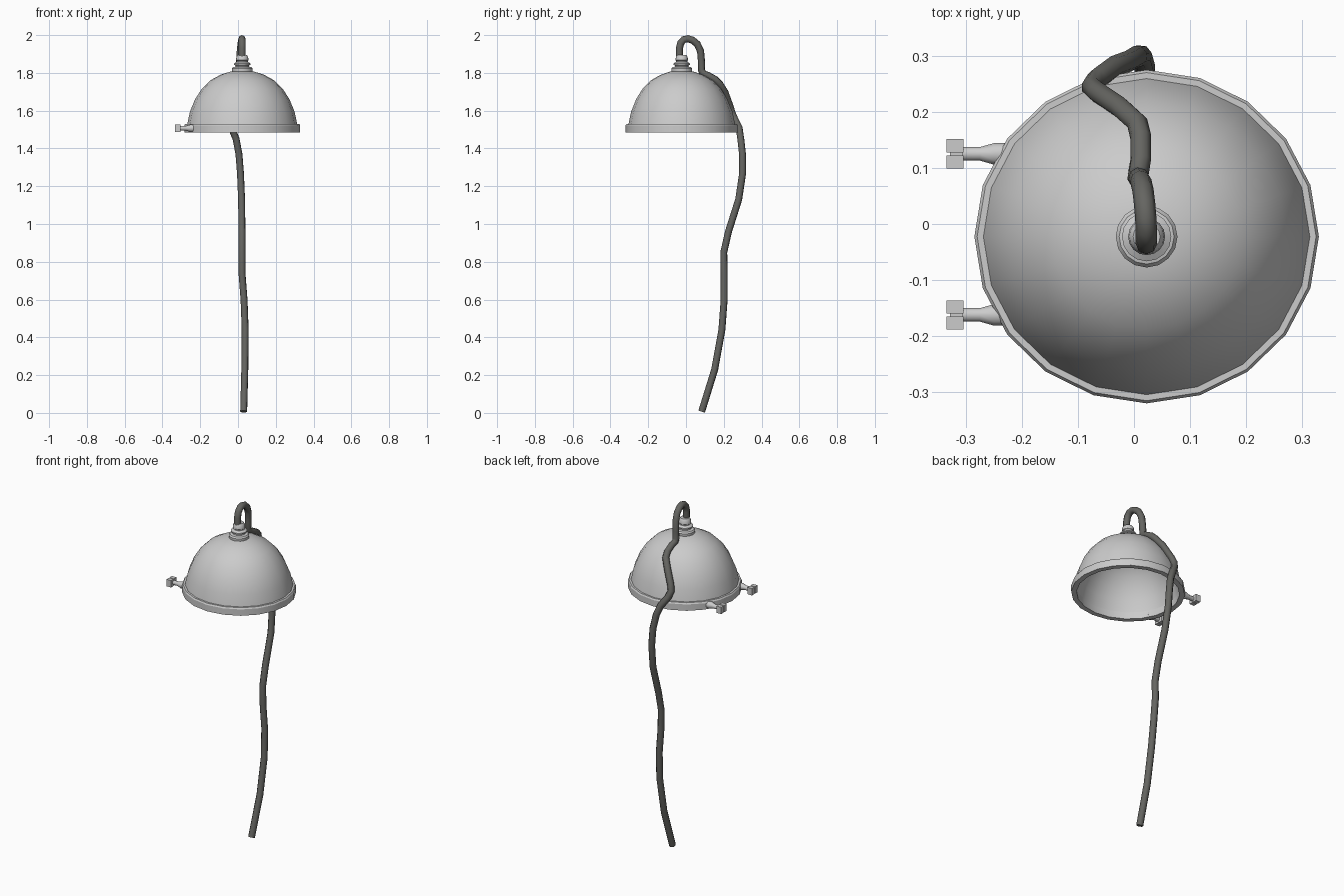
import bpy, bmesh
from math import pi, radians, sin, cos
from mathutils import Matrix, Vector

if "Cube" in bpy.data.objects:
    bpy.data.objects.remove(bpy.data.objects["Cube"])

CX, CY = 0.0225, -0.0225


def lathe(name, profile, sides, matrix, smooth=None, closed=False):
    """Revolve (radius, height) points around local z."""
    bm = bmesh.new()
    rings = []
    for r, h in profile:
        if r == 0:
            rings.append([bm.verts.new((0, 0, h))] * sides)
        else:
            rings.append([bm.verts.new((r * cos(2 * pi * i / sides), r * sin(2 * pi * i / sides), h))
                          for i in range(sides)])
    pairs = list(zip(rings, rings[1:])) + ([(rings[-1], rings[0])] if closed else [])
    for a, b in pairs:
        for i in range(sides):
            j = (i + 1) % sides
            quad = list(dict.fromkeys((a[i], a[j], b[j], b[i])))
            if len(quad) > 2:
                bm.faces.new(quad)
    bmesh.ops.recalc_face_normals(bm, faces=bm.faces)
    bm.transform(matrix)
    return finish(name, bm, smooth)


def finish(name, bm, smooth=None):
    mesh = bpy.data.meshes.new(name)
    bm.to_mesh(mesh)
    bm.free()
    ob = bpy.data.objects.new(name, mesh)
    bpy.context.collection.objects.link(ob)
    if smooth:
        shade(ob, smooth)
    return ob


def shade(ob, angle):
    bpy.ops.object.select_all(action='DESELECT')
    ob.select_set(True)
    bpy.context.view_layer.objects.active = ob
    bpy.ops.object.shade_smooth_by_angle(angle=radians(angle))


# Hollow dome shade: outer skin down, inner skin back up
place = Matrix.Translation((CX, CY, 0)) @ Matrix.Diagonal((1, 0.968, 1, 1))
outer = [(0, 1.81), (0.06, 1.808), (0.115, 1.79), (0.17, 1.76), (0.215, 1.715),
         (0.25, 1.66), (0.277, 1.595), (0.292, 1.525)]
inner = [(0.278, 1.525), (0.263, 1.59), (0.237, 1.65), (0.203, 1.703),
         (0.16, 1.746), (0.108, 1.776), (0.056, 1.793), (0, 1.796)]
lathe("dome_shade", outer + inner, 20, place, 40)

# Flat band around the opening
lathe("rim_band", [(0.307, 1.485), (0.307, 1.522), (0.302, 1.53), (0.278, 1.53), (0.278, 1.485)],
      20, place, 20, closed=True)

# Stepped cable fitting on top
lathe("cable_fitting", [(0, 1.795), (0.052, 1.795), (0.055, 1.803), (0.055, 1.822), (0.049, 1.83),
                        (0.036, 1.833), (0.036, 1.84), (0.044, 1.843), (0.044, 1.85),
                        (0.03, 1.858), (0.03, 1.864), (0.033, 1.867), (0.031, 1.885),
                        (0.024, 1.895), (0, 1.895)],
      16, Matrix.Translation((CX, CY, 0)), 35)

# Side screws with slotted square heads
for n, y in enumerate((0.125, -0.162), 1):
    axis = Matrix.Translation((-0.305, y, 1.507)) @ Matrix.Rotation(pi / 2, 4, 'Y')
    lathe(f"screw_shaft_{n}", [(0, -0.01), (0.0125, -0.01), (0.0125, 0.03), (0.02, 0.055),
                               (0.02, 0.085), (0, 0.085)], 10, axis, 40)
    bm = bmesh.new()
    for size, off in (((0.03, 0.0235, 0.04), (0, 0.0143, 0)),
                      ((0.03, 0.0235, 0.04), (0, -0.0143, 0)),
                      ((0.022, 0.01, 0.034), (0.002, 0, 0))):
        m = Matrix.Translation(Vector((-0.319, y, 1.507)) + Vector(off)) @ Matrix.Diagonal((*size, 1))
        bmesh.ops.create_cube(bm, size=1, matrix=m)
    finish(f"screw_head_{n}", bm)

# Hanging cable: loops over the fitting, drapes down the dome, falls to the ground
path = [(.022, -.033, 1.87), (.022, -.035, 1.93), (.022, -.028, 1.958), (.022, -.012, 1.976),
        (.021, .01, 1.981), (.019, .035, 1.973), (.016, .06, 1.952), (.012, .077, 1.915),
        (.009, .082, 1.86), (.007, .082, 1.815), (.008, .09, 1.798), (.012, .115, 1.787),
        (.012, .155, 1.765), (.006, .18, 1.74), (-.025, .208, 1.695), (-.065, .235, 1.62),
        (-.075, .244, 1.59), (-.065, .259, 1.555), (-.035, .281, 1.51), (-.01, .29, 1.45),
        (.005, .299, 1.37), (.013, .3, 1.27), (.019, .279, 1.13), (.021, .225, .96),
        (.021, .2, .85), (.021, .202, .74), (.032, .202, .6), (.038, .19, .44),
        (.036, .152, .23), (.03, .083, .007)]
curve = bpy.data.curves.new("hanging_cable", 'CURVE')
curve.dimensions = '3D'
curve.bevel_depth = 0.019
curve.bevel_resolution = 2
curve.use_fill_caps = True
spline = curve.splines.new('POLY')
spline.points.add(len(path) - 1)
for p, co in zip(spline.points, path):
    p.co = (*co, 1)
cable = bpy.data.objects.new("hanging_cable", curve)
bpy.context.collection.objects.link(cable)
bpy.ops.object.select_all(action='DESELECT')
cable.select_set(True)
bpy.context.view_layer.objects.active = cable
bpy.ops.object.convert(target='MESH')
cable = bpy.context.view_layer.objects.active
shade(cable, 50)
mat = bpy.data.materials.new("dark_grey")
mat.diffuse_color = (0.13, 0.13, 0.12, 1)
mat.use_nodes = True
mat.node_tree.nodes["Principled BSDF"].inputs["Base Color"].default_value = mat.diffuse_color
cable.data.materials.clear()
cable.data.materials.append(mat)
